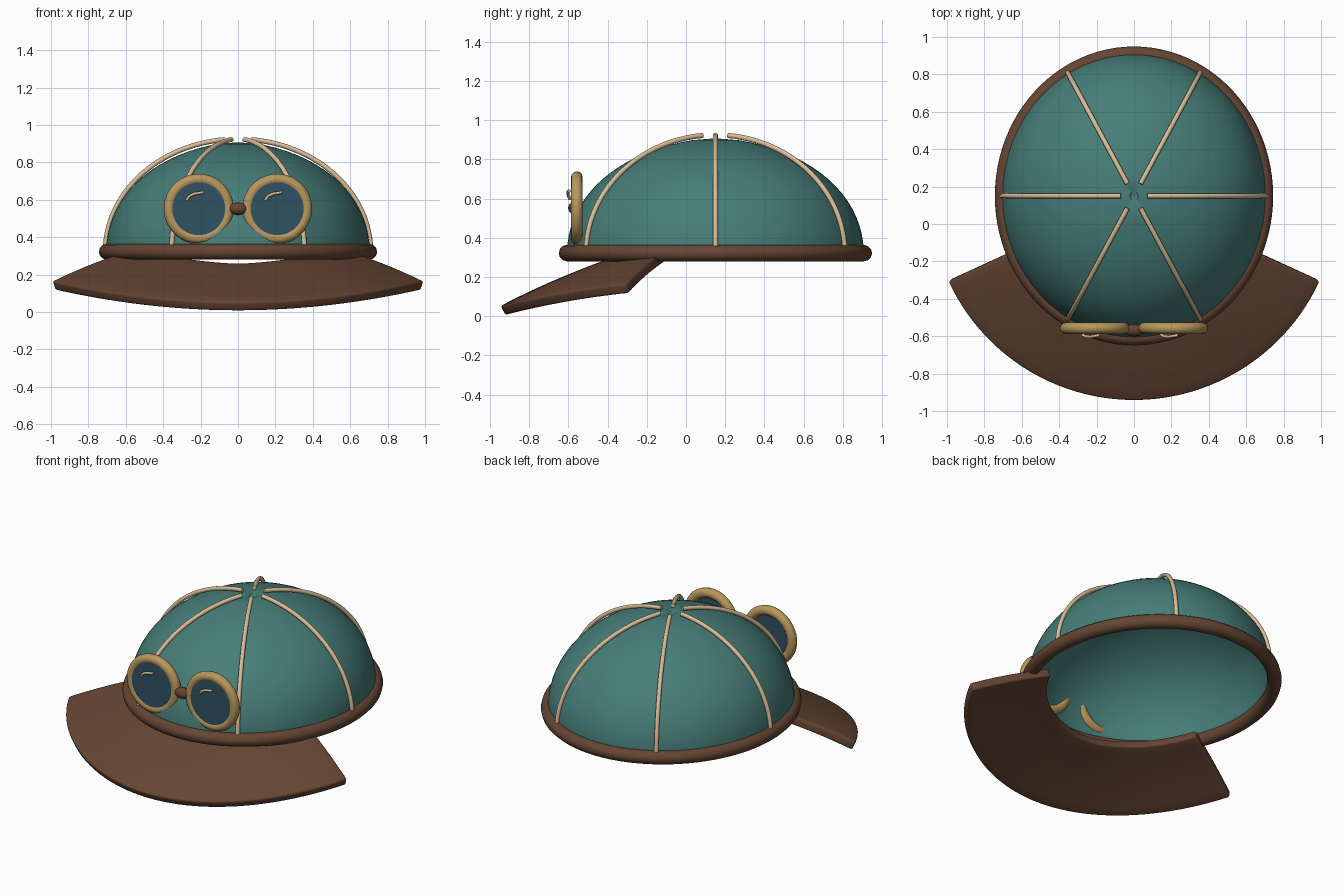
import bpy, bmesh, math
from mathutils import Matrix, Vector

cube = bpy.data.objects.get("Cube")
if cube:
    bpy.data.objects.remove(cube, do_unlink=True)

CY, BASE = 0.15, 0.322      # hat centre line and rim height
RX, RY, H = 0.705, 0.757, 0.588


def material(name, color):
    m = bpy.data.materials.new(name)
    m.use_nodes = True
    m.diffuse_color = (*color, 1)
    m.node_tree.nodes["Principled BSDF"].inputs["Base Color"].default_value = (*color, 1)
    return m


TEAL = material("teal cloth", (0.062, 0.207, 0.19))
BROWN = material("brown leather", (0.13, 0.06, 0.033))
CREAM = material("cream piping", (0.7, 0.51, 0.31))
BRASS = material("brass", (0.48, 0.31, 0.11))
GLASS = material("dark blue glass", (0.03, 0.085, 0.125))


def finish(obj, mat, angle=40):
    obj.data.materials.clear()
    obj.data.materials.append(mat)
    bpy.ops.object.select_all(action='DESELECT')
    obj.select_set(True)
    bpy.context.view_layer.objects.active = obj
    bpy.ops.object.shade_smooth_by_angle(angle=math.radians(angle))
    return obj


def from_bmesh(name, bm, mat):
    me = bpy.data.meshes.new(name)
    bmesh.ops.recalc_face_normals(bm, faces=bm.faces)
    bm.to_mesh(me)
    bm.free()
    obj = bpy.data.objects.new(name, me)
    bpy.context.collection.objects.link(obj)
    return finish(obj, mat)


def thicken(obj, thickness):
    solid = obj.modifiers.new("thickness", 'SOLIDIFY')
    solid.thickness, solid.offset = thickness, -1
    bpy.context.view_layer.objects.active = obj
    bpy.ops.object.modifier_apply(modifier="thickness")


def tube(name, points, radius, mat, closed=False):
    cu = bpy.data.curves.new(name, 'CURVE')
    cu.dimensions = '3D'
    cu.bevel_depth, cu.bevel_resolution, cu.use_fill_caps = radius, 4, True
    sp = cu.splines.new('POLY')
    sp.points.add(len(points) - 1)
    for p, co in zip(sp.points, points):
        p.co = (*co, 1)
    sp.use_cyclic_u = closed
    obj = bpy.data.objects.new(name, cu)
    bpy.context.collection.objects.link(obj)
    bpy.ops.object.select_all(action='DESELECT')
    obj.select_set(True)
    bpy.context.view_layer.objects.active = obj
    bpy.ops.object.convert(target='MESH')
    return finish(bpy.context.object, mat)


# Crown: thick half ellipsoid, slightly slack near the top, tiny dimple at the peak
bm = bmesh.new()
bmesh.ops.create_uvsphere(bm, u_segments=64, v_segments=40, radius=1)
bmesh.ops.delete(bm, geom=[v for v in bm.verts if v.co.z < -0.01], context='VERTS')
for v in bm.verts:
    r = math.hypot(v.co.x, v.co.y)
    z = v.co.z * (1 - 0.017 * math.sin(math.pi * r))
    squeeze = 1
    if r < 0.01:
        z -= 0.035
    elif r < 0.1:
        squeeze = 0.4
    v.co = (v.co.x * RX * squeeze, v.co.y * RY * squeeze + CY, z * H + BASE)
crown = from_bmesh("crown", bm, TEAL)
thicken(crown, 0.035)

# Rolled leather band around the rim
turn = [2 * math.pi * i / 96 for i in range(96)]
tube("rim_band", [(0.702 * math.cos(a), CY + 0.757 * math.sin(a), BASE) for a in turn],
     0.042, BROWN, closed=True)

# Six piping ribs standing slightly proud of the crown
for k in range(6):
    a = math.radians(60 * k)
    path = []
    for i in range(33):
        t = math.radians(84.3) * i / 32
        r = math.cos(t)
        path.append((0.71 * r * math.cos(a), CY + 0.762 * r * math.sin(a),
                     BASE + 0.603 * math.sin(t)))
    tube(f"rib_{k + 1}", path, 0.013, CREAM)

# Brim: sloping fan across the front with softened edges
bm = bmesh.new()
NA, NR = 48, 8
rows = []
for i in range(NA + 1):
    a = math.radians(204.7 + 130.6 * i / NA)
    side = abs(math.cos(a)) / math.cos(math.radians(24.7))
    inner_z, outer_z = 0.262 + 0.073 * side ** 1.5, 0.053 + 0.112 * side ** 2
    row = []
    for j in range(NR + 1):
        f = j / NR
        r = 0.62 + 0.475 * f
        z = inner_z + (outer_z - inner_z) * f + 0.04 * f * (1 - f)
        row.append(bm.verts.new((r * math.cos(a), CY + r * math.sin(a), z)))
    rows.append(row)
for p, q in zip(rows, rows[1:]):
    for j in range(NR):
        bm.faces.new((p[j], p[j + 1], q[j + 1], q[j]))
brim = from_bmesh("brim", bm, BROWN)
if brim.data.polygons[0].normal.z < 0:
    brim.data.flip_normals()
thicken(brim, 0.054)
bevel = brim.modifiers.new("soft_edges", 'BEVEL')
bevel.width, bevel.segments = 0.012, 3
bevel.limit_method, bevel.angle_limit = 'ANGLE', math.radians(50)
bpy.ops.object.modifier_apply(modifier="soft_edges")
finish(brim, BROWN, 60)

# Goggles
GY, GZ = -0.557, 0.552
upright = Matrix.Rotation(math.pi / 2, 4, 'X')
for side, x in (("right", -0.21), ("left", 0.21)):
    ring = [(x + 0.157 * math.cos(a), GY, GZ + 0.157 * math.sin(a)) for a in turn[::2]]
    tube(f"{side}_goggle_ring", ring, 0.03, BRASS, closed=True)
    bm = bmesh.new()
    bmesh.ops.create_cone(bm, cap_ends=True, segments=48, radius1=0.147, radius2=0.147,
                          depth=0.02, matrix=Matrix.Translation((x, GY - 0.015, GZ)) @ upright)
    from_bmesh(f"{side}_lens", bm, GLASS)
    # Bent glint wire in front of the lens
    glint = [(x + dx, GY - dy, GZ + dz) for dx, dy, dz in
             ((-0.065, 0.036, 0.045), (-0.05, 0.044, 0.068),
              (-0.025, 0.046, 0.08), (0.025, 0.038, 0.088))]
    tube(f"{side}_glint", glint, 0.008, CREAM)

# Nose bridge
bm = bmesh.new()
bmesh.ops.create_uvsphere(bm, u_segments=24, v_segments=16, radius=1)
for v in bm.verts:
    v.co = Vector((v.co.x * 0.05, v.co.y * 0.034, v.co.z * 0.033)) + Vector((0, GY - 0.01, GZ))
from_bmesh("nose_bridge", bm, BROWN)
